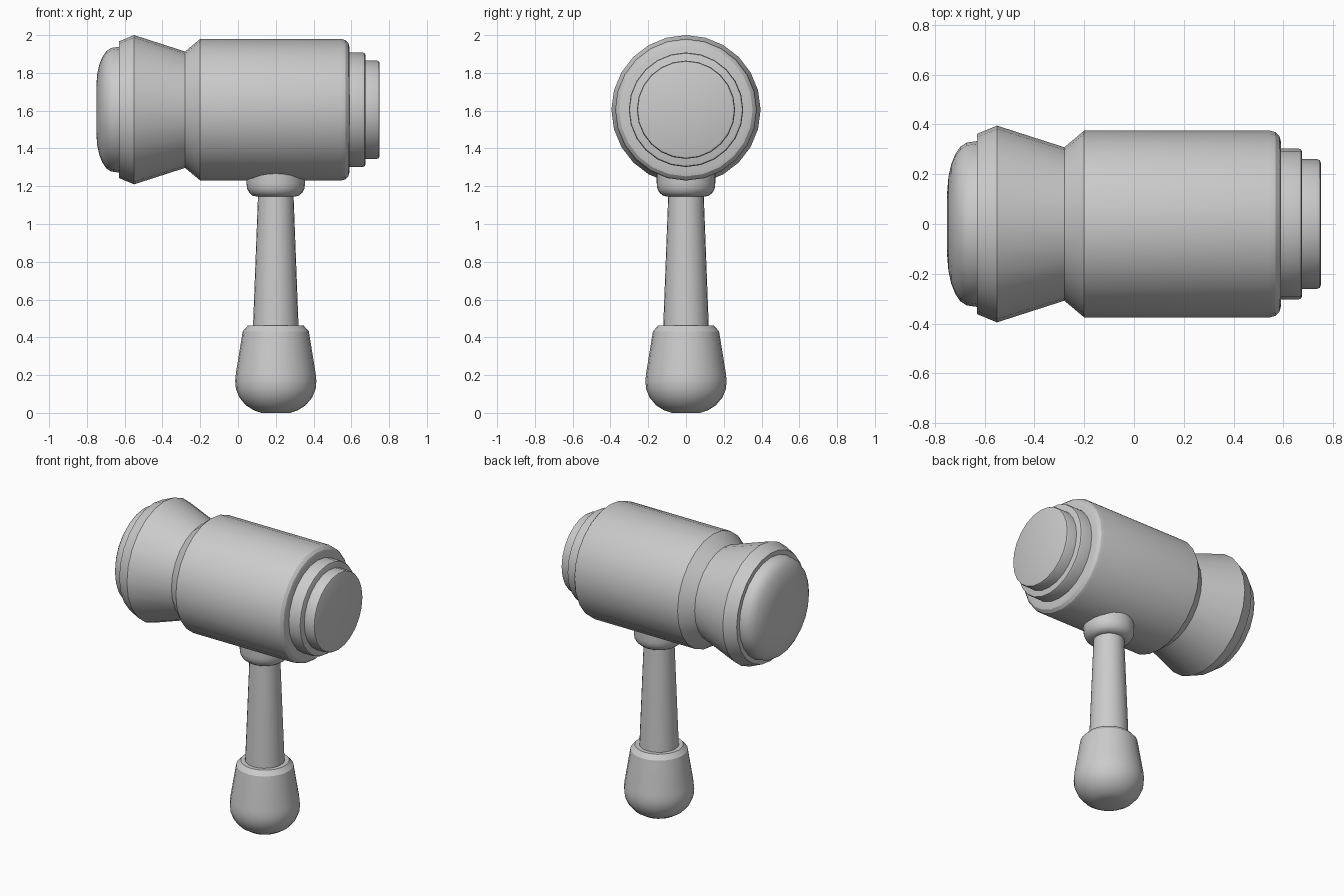
import bpy, math

if "Cube" in bpy.data.objects:
    bpy.data.objects.remove(bpy.data.objects["Cube"])


def lathe(name, profile, origin, along_x=False, sides=24):
    """Revolve (position, radius) points around the z axis, or the x axis."""
    verts, faces = [], []
    for p, r in profile:
        for i in range(sides):
            a = 2 * math.pi * i / sides
            u, v = r * math.cos(a), r * math.sin(a)
            co = (p, u, v) if along_x else (u, v, p)
            verts.append([c + o for c, o in zip(co, origin)])
    for k in range(len(profile) - 1):
        for i in range(sides):
            j = (i + 1) % sides
            b = k * sides
            faces.append((b + i, b + j, b + sides + j, b + sides + i))
    faces.append(tuple(reversed(range(sides))))
    faces.append(tuple(range(len(verts) - sides, len(verts))))
    mesh = bpy.data.meshes.new(name)
    mesh.from_pydata(verts, [], faces)
    mesh.update()
    ob = bpy.data.objects.new(name, mesh)
    bpy.context.collection.objects.link(ob)
    bpy.ops.object.select_all(action='DESELECT')
    ob.select_set(True)
    bpy.context.view_layer.objects.active = ob
    bpy.ops.object.shade_smooth_by_angle(angle=math.radians(30))
    return ob


HEAD = (0, 0, 1.605)
GRIP = (0.2, 0, 0)

# Head: domed striking cap
lathe("striking_cap", [(-0.75, 0.13), (-0.745, 0.19), (-0.734, 0.24), (-0.718, 0.28),
                       (-0.698, 0.31), (-0.672, 0.327), (-0.63, 0.333), (-0.60, 0.333)],
      HEAD, True)

# Head: flared collar, waist and barrel with rounded end
lathe("head_body", [(-0.63, 0.362), (-0.55, 0.395), (-0.28, 0.308), (-0.20, 0.375),
                    (0.545, 0.375), (0.568, 0.369), (0.584, 0.353), (0.59, 0.33)],
      HEAD, True)

# Head: two stepped discs with softened rims
for name, start, end, r in (("step_disc", 0.57, 0.675, 0.303),
                            ("face_disc", 0.65, 0.75, 0.26)):
    lathe(name, [(start, r), (end - 0.014, r), (end - 0.004, r - 0.004), (end, r - 0.014)],
          HEAD, True)

# Handle: socket, tapered shaft, bulbous grip
lathe("handle_socket", [(1.145, 0.10), (1.15, 0.122), (1.165, 0.14), (1.188, 0.152),
                        (1.215, 0.155), (1.29, 0.155)], GRIP)
lathe("handle_shaft", [(0.42, 0.122), (1.18, 0.093)], GRIP)
lathe("handle_grip", [(0.0, 0.075), (0.013, 0.115), (0.04, 0.158), (0.08, 0.192),
                      (0.125, 0.211), (0.17, 0.215), (0.21, 0.211), (0.432, 0.175),
                      (0.462, 0.148)], GRIP)
